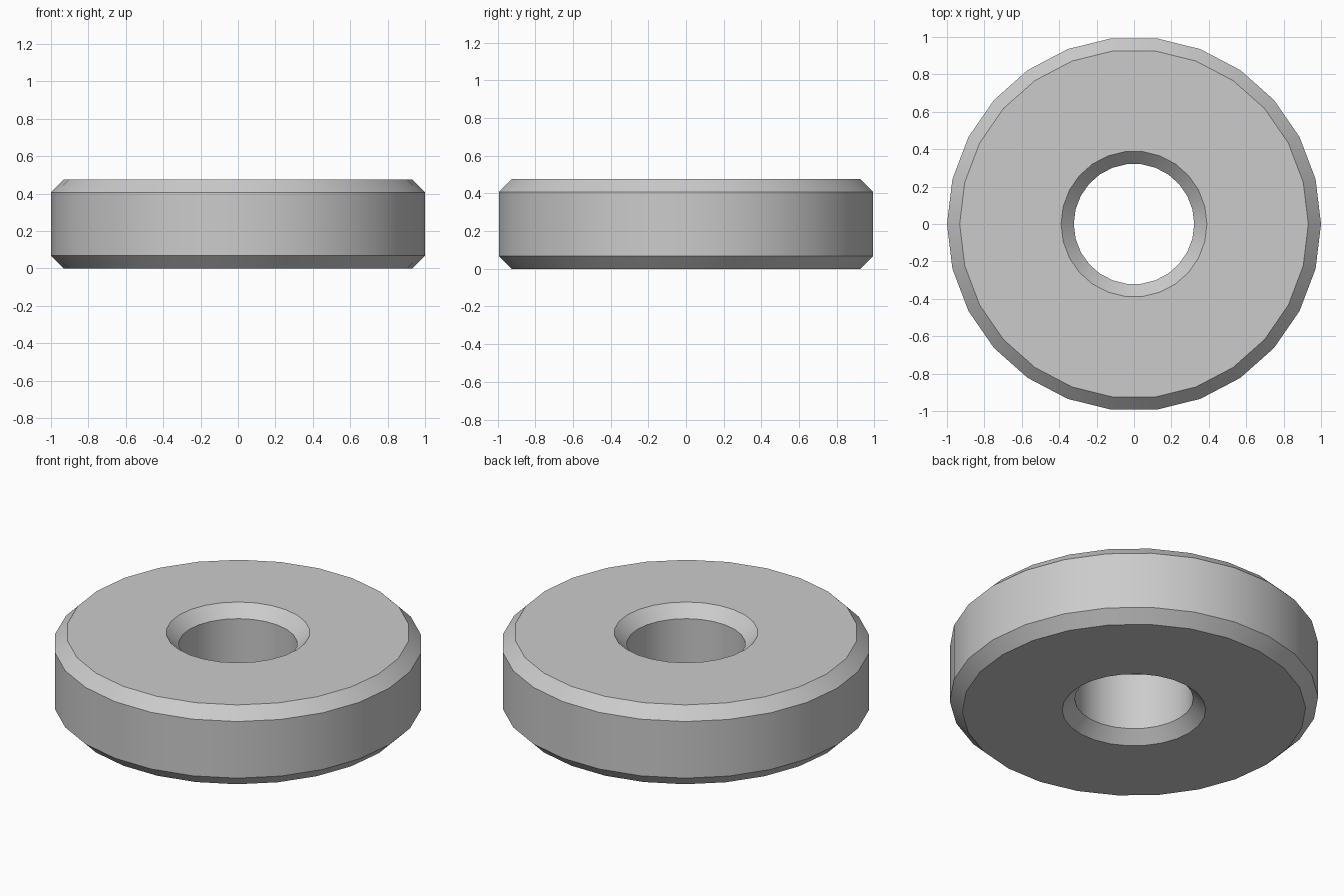
import bpy, bmesh, math
from mathutils import Matrix

cube = bpy.data.objects.get("Cube")
if cube:
    bpy.data.objects.remove(cube, do_unlink=True)

SIDES = 26
HEIGHT = 0.475
CHAMFER = 0.068
OUTER, BORE = 1.0, 0.322

# Plain grey material
grey = bpy.data.materials.new("grey")
grey.use_nodes = True
colour = (0.6, 0.6, 0.6, 1)
grey.diffuse_color = colour
grey.node_tree.nodes["Principled BSDF"].inputs["Base Color"].default_value = colour

# Ring cross-section with chamfered corners, as (radius, height)
profile = [
    (OUTER - CHAMFER, 0), (OUTER, CHAMFER),
    (OUTER, HEIGHT - CHAMFER), (OUTER - CHAMFER, HEIGHT),
    (BORE + CHAMFER, HEIGHT), (BORE, HEIGHT - CHAMFER),
    (BORE, CHAMFER), (BORE + CHAMFER, 0),
]

# Revolve the closed section about z
bm = bmesh.new()
verts = [bm.verts.new((r, 0, z)) for r, z in profile]
edges = [bm.edges.new((v, verts[i - 1])) for i, v in enumerate(verts)]
bmesh.ops.spin(bm, geom=verts + edges, cent=(0, 0, 0), axis=(0, 0, 1),
               angle=math.tau, steps=SIDES, use_merge=True)
bmesh.ops.remove_doubles(bm, verts=bm.verts, dist=0.0001)
bmesh.ops.recalc_face_normals(bm, faces=bm.faces)

mesh = bpy.data.meshes.new("chamfered_ring")
bm.to_mesh(mesh)
bm.free()
mesh.materials.append(grey)
ring = bpy.data.objects.new("chamfered_ring", mesh)
bpy.context.collection.objects.link(ring)

# Smooth round walls, crisp chamfer edges
bpy.ops.object.select_all(action="DESELECT")
ring.select_set(True)
bpy.context.view_layer.objects.active = ring
bpy.ops.object.shade_smooth_by_angle(angle=math.radians(30))
